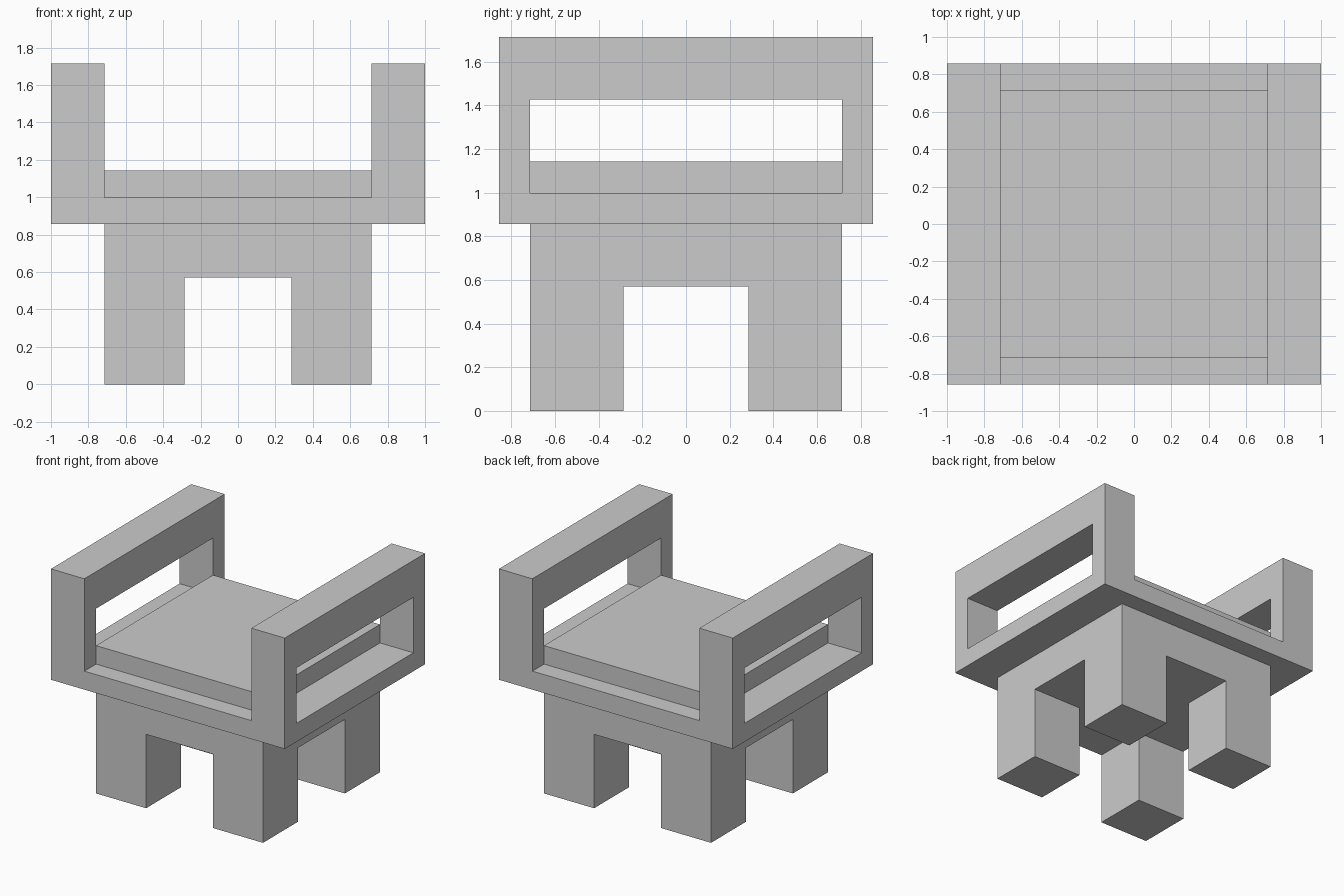
import bpy
import bmesh

if "Cube" in bpy.data.objects:
    bpy.data.objects.remove(bpy.data.objects["Cube"])

U = 1 / 7  # model module: every size is a multiple of this


def make_object(name, bm):
    bmesh.ops.recalc_face_normals(bm, faces=bm.faces)
    mesh = bpy.data.meshes.new(name)
    bm.to_mesh(mesh)
    bm.free()
    obj = bpy.data.objects.new(name, mesh)
    bpy.context.collection.objects.link(obj)
    return obj


def extrude_profile(name, points, half_depth):
    """Extrude an (x, z) profile along y, centred."""
    bm = bmesh.new()
    face = bm.faces.new([bm.verts.new((x * U, -half_depth * U, z * U)) for x, z in points])
    grown = bmesh.ops.extrude_face_region(bm, geom=[face])
    verts = [v for v in grown["geom"] if isinstance(v, bmesh.types.BMVert)]
    bmesh.ops.translate(bm, verts=verts, vec=(0, 2 * half_depth * U, 0))
    return make_object(name, bm)


def block(name, half_x, half_y, z0, z1):
    return extrude_profile(
        name, [(-half_x, z0), (half_x, z0), (half_x, z1), (-half_x, z1)], half_y)


def cut(obj, cutter):
    mod = obj.modifiers.new("cut", 'BOOLEAN')
    mod.operation = 'DIFFERENCE'
    mod.solver = 'EXACT'
    mod.object = cutter
    cutter.hide_render = True
    bpy.context.view_layer.objects.active = obj
    bpy.ops.object.modifier_apply(modifier=mod.name)
    bpy.data.objects.remove(cutter)


# Seat slab and both arms as one U-shaped frame, with an opening through each arm
frame = extrude_profile("seat_frame_with_arms", [
    (-7, 6), (7, 6), (7, 12), (5, 12), (5, 7), (-5, 7), (-5, 12), (-7, 12)], 6)
cut(frame, block("arm_opening_cutter", 8, 5, 7, 10))

# Cushion resting on the slab between the arms
block("seat_cushion", 5, 5, 7, 8)

# Base block with four legs left by two crossing tunnels
base = block("base_with_legs", 5, 5, 0, 6)
cut(base, block("side_tunnel_cutter", 6, 2, -1, 4))
cut(base, block("front_tunnel_cutter", 2, 6, -1, 4))
